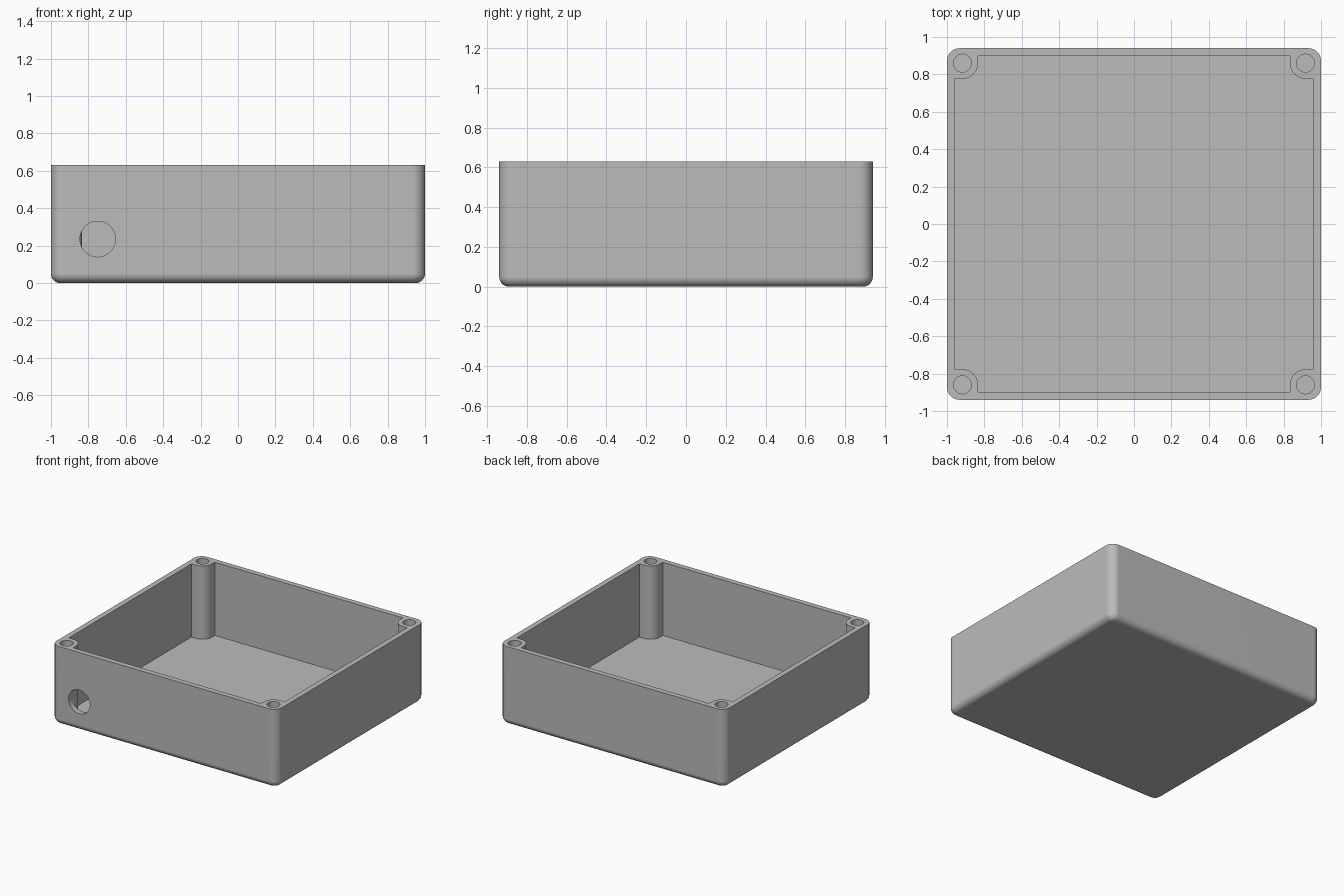
import bpy, bmesh, math
from mathutils import Matrix

if "Cube" in bpy.data.objects:
    bpy.data.objects.remove(bpy.data.objects["Cube"])

W, D, H = 1.0, 0.94, 0.63          # half width, half depth, height
WALL, FLOOR = 0.043, 0.043
CORNER, FILLET = 0.068, 0.05       # vertical corner and bottom edge radii
POST_X, POST_Y, POST_R = 0.917, 0.86, 0.083
SCREW_R, SCREW_DEPTH = 0.048, 0.5
QUADRANTS = ((1, 1), (-1, 1), (-1, -1), (1, -1))


def loft(name, rings):
    """Solid skinned through rings of (x, y, z) points with equal counts."""
    bm = bmesh.new()
    loops = [[bm.verts.new(p) for p in ring] for ring in rings]
    n = len(loops[0])
    for a, b in zip(loops, loops[1:]):
        for i in range(n):
            j = (i + 1) % n
            bm.faces.new((a[i], a[j], b[j], b[i]))
    bm.faces.new(loops[0][::-1])
    bm.faces.new(loops[-1])
    bmesh.ops.recalc_face_normals(bm, faces=bm.faces)
    return finish(name, bm)


def cylinder(name, radius, depth, matrix):
    bm = bmesh.new()
    bmesh.ops.create_cone(bm, cap_ends=True, segments=48, radius1=radius,
                          radius2=radius, depth=depth, matrix=matrix)
    return finish(name, bm)


def finish(name, bm):
    mesh = bpy.data.meshes.new(name)
    bm.to_mesh(mesh)
    bm.free()
    obj = bpy.data.objects.new(name, mesh)
    bpy.context.collection.objects.link(obj)
    return obj


def rounded_rect(inset, z, steps=10):
    r = CORNER - inset
    pts = []
    for q, (sx, sy) in enumerate(QUADRANTS):
        for i in range(steps + 1):
            a = math.pi / 2 * (q + i / steps)
            pts.append((sx * (W - CORNER) + r * math.cos(a),
                        sy * (D - CORNER) + r * math.sin(a), z))
    return pts


def cavity_outline(z, steps=14):
    # Inner wall outline that steps around a rounded screw post in each corner
    corner = [(W - WALL, POST_Y - POST_R)]
    for i in range(steps + 1):
        a = math.radians(270 - 90 * i / steps)
        corner.append((POST_X + POST_R * math.cos(a), POST_Y + POST_R * math.sin(a)))
    corner.append((POST_X - POST_R, D - WALL))
    pts = []
    for sx, sy in QUADRANTS:
        part = corner if sx * sy > 0 else corner[::-1]
        pts += [(sx * x, sy * y, z) for x, y in part]
    return pts


def cut(target, cutter):
    mod = target.modifiers.new("cut", 'BOOLEAN')
    mod.operation, mod.solver, mod.object = 'DIFFERENCE', 'EXACT', cutter
    bpy.context.view_layer.objects.active = target
    bpy.ops.object.modifier_apply(modifier=mod.name)
    bpy.data.objects.remove(cutter, do_unlink=True)


# Outer body with rounded corners and a rounded bottom edge
rings = []
for i in range(9):
    a = math.pi / 2 * i / 8
    rings.append(rounded_rect(FILLET * (1 - math.sin(a)), FILLET * (1 - math.cos(a))))
rings.append(rounded_rect(0, H))
box = loft("enclosure_box", rings)

grey = bpy.data.materials.new("light grey")
grey.diffuse_color = (0.5, 0.5, 0.5, 1)
grey.use_nodes = True
grey.node_tree.nodes["Principled BSDF"].inputs["Base Color"].default_value = grey.diffuse_color
box.data.materials.append(grey)

# Open interior, leaving the four corner posts
cut(box, loft("cavity_cutter", [cavity_outline(FLOOR), cavity_outline(H + 0.1)]))

# Blind screw holes in the posts
for sx, sy in QUADRANTS:
    cut(box, cylinder("screw_cutter", SCREW_R, SCREW_DEPTH * 2,
                      Matrix.Translation((sx * POST_X, sy * POST_Y, H))))

# Round cable hole through the front wall and the edge of its post
cut(box, cylinder("cable_hole_cutter", 0.095, 0.4,
                  Matrix.Translation((-0.75, -D, 0.235)) @ Matrix.Rotation(math.pi / 2, 4, 'X')))

# Smooth curves, crisp edges
bpy.ops.object.select_all(action='DESELECT')
box.select_set(True)
bpy.context.view_layer.objects.active = box
bpy.ops.object.shade_smooth_by_angle(angle=math.radians(30))
weighted = box.modifiers.new("weighted_normals", 'WEIGHTED_NORMAL')
weighted.keep_sharp = True
